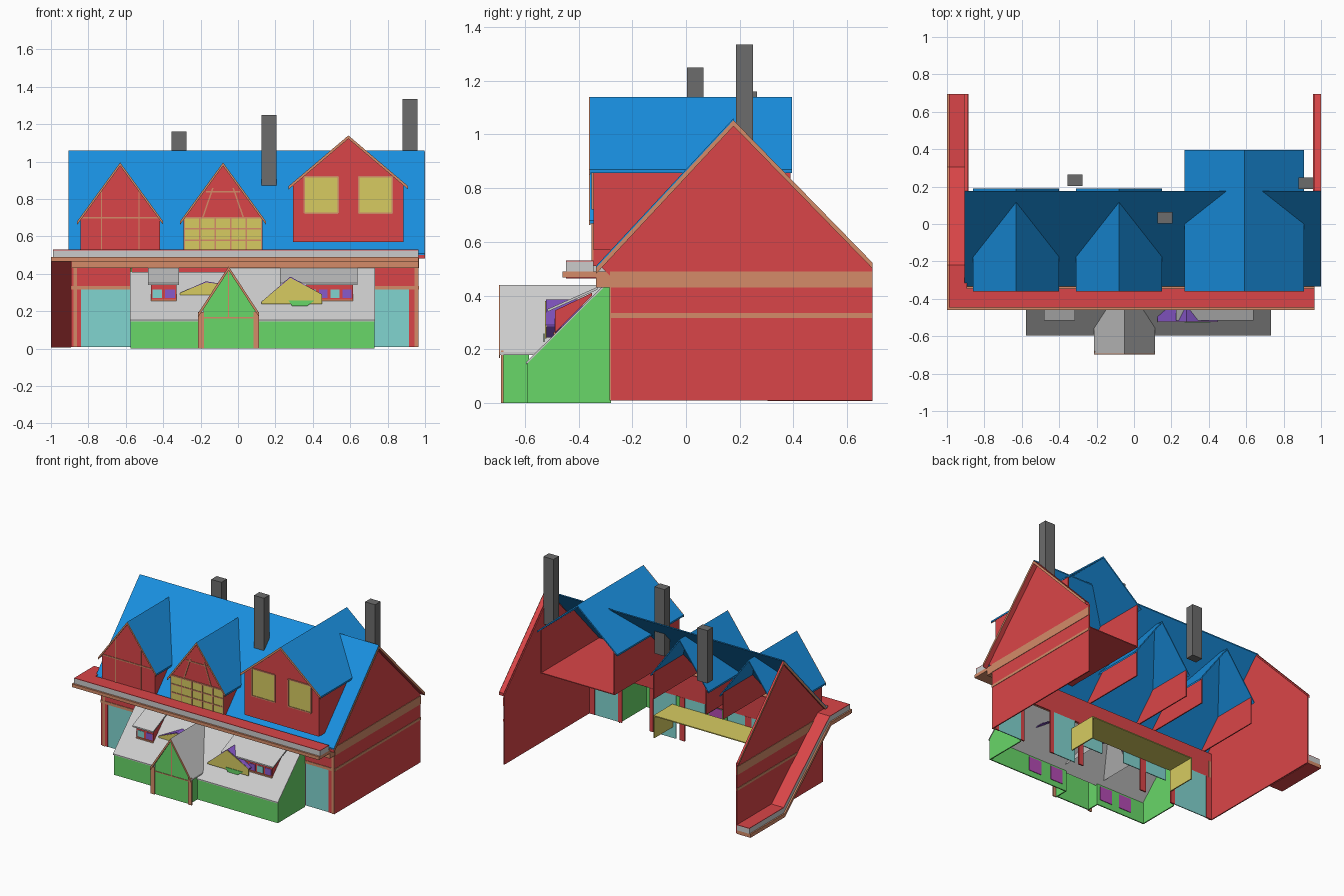
import bpy, bmesh

if "Cube" in bpy.data.objects:
    bpy.data.objects.remove(bpy.data.objects["Cube"])

COL = dict(red=(.7, .06, .065), blue=(.01, .28, .75), trim=(.66, .26, .14), green=(.14, .68, .14),
           yellow=(.68, .6, .12), teal=(.22, .66, .63), purple=(.25, .1, .6), magenta=(.45, .07, .45),
           grey=(.15, .15, .15), slate=(.58, .58, .58))
MAT = {}
for k, c in COL.items():
    MAT[k] = bpy.data.materials.new(k)
    MAT[k].diffuse_color = (*c, 1)


def prism(name, pts, axis, a, b, mat):
    """Extrude a 2D outline: axis x uses (y,z) points, axis y uses (x,z) points."""
    bm = bmesh.new()
    put = lambda p, t: (t, p[0], p[1]) if axis == 'x' else (p[0], t, p[1])
    f = bm.faces.new([bm.verts.new(put(p, a)) for p in pts])
    r = bmesh.ops.extrude_face_region(bm, geom=[f])
    d = (b - a, 0, 0) if axis == 'x' else (0, b - a, 0)
    bmesh.ops.translate(bm, verts=[v for v in r['geom'] if isinstance(v, bmesh.types.BMVert)], vec=d)
    bmesh.ops.recalc_face_normals(bm, faces=bm.faces)
    me = bpy.data.meshes.new(name)
    bm.to_mesh(me)
    bm.free()
    me.materials.append(MAT[mat])
    ob = bpy.data.objects.new(name, me)
    bpy.context.collection.objects.link(ob)
    return ob


def box(name, x0, x1, y0, y1, z0, z1, mat):
    return prism(name, [(x0, z0), (x1, z0), (x1, z1), (x0, z1)], 'y', y0, y1, mat)


def strip(name, path, t, axis, a, b, mat):
    """Band of vertical thickness t hanging below a path."""
    return prism(name, path + [(u, z - t) for u, z in reversed(path)], axis, a, b, mat)


T = .008

# main roof: front slope only
strip('main_roof', [(-.335, .51), (.177, 1.06)], .008, 'x', -.905, .997, 'blue')

# gable end walls with bands and rake boards
gable = [(-.28, .01), (.695, .01), (.695, .51), (.177, 1.04), (-.32, .51), (-.28, .47)]
rake = [(-.335, .501), (.177, 1.051), (.695, .52)]
for side, xw, s, over in (('right', .965, 1, .033), ('left', -.893, -1, .01)):
    prism(side + '_gable_wall', gable, 'x', xw - s * T, xw, 'red')
    strip(side + '_rake', rake, .02, 'x', xw - s * .002, xw + s * over, 'red')
    strip(side + '_rake_edge', [(y, z + .002) for y, z in rake], .022, 'x',
          xw + s * over, xw + s * (over + .002), 'trim')
    for z0, z1 in ((.43, .49), (.317, .335)):
        box(side + '_wall_band', *sorted((xw, xw + s * .003)), -.283, .695, z0, z1, 'trim')

# front wall: red upper part, partly glazed ground floor open into the extension
box('front_wall_upper', -.89, .96, -.28, -.272, .32, .5, 'red')
box('front_band_upper', -.89, .965, -.335, -.28, .43, .47, 'trim')
box('front_band_lower', -.89, .965, -.284, -.28, .315, .335, 'trim')
for x0, x1 in ((-.84, -.575), (-.5, -.33), (-.28, -.14), (.04, .2), (.27, .45), (.73, .915)):
    box('front_glazing', x0, x1, -.278, -.272, .16 if -.55 < x0 < .1 else .01, .32, 'teal')
for x0, x1 in ((-.89, -.84), (-.575, -.54), (-.33, -.28), (.2, .24), (.45, .48), (.7, .73), (.915, .96)):
    box('front_post', x0, x1, -.28, -.27, .01, .32, 'red')
for x in (-.88, .945):
    box('corner_post', x, x + .02, -.285, -.27, .01, .44, 'trim')

# eave gutter along the front
box('front_eave_board', -1, .965, -.46, -.28, .467, .49, 'trim')
box('front_gutter', -.99, .965, -.447, -.345, .49, .526, 'slate')
box('front_gutter_cap', -.99, .965, -.447, -.345, .526, .53, 'red')
# its return along the left side, sloping down to the ground
path = [(-.447, .49), (-.22, .49), (.305, .033), (.695, .033)]
up = lambda h: [(y, z + h) for y, z in path]
strip('side_eave_board', path, .023, 'x', -1, -.893, 'trim')
strip('side_eave_soffit', up(-.023), .003, 'x', -1, -.893, 'red')
strip('side_gutter', up(.036), .036, 'x', -.99, -.893, 'slate')
strip('side_gutter_cap', up(.04), .004, 'x', -.99, -.893, 'red')


def gable_dormer(name, xc, hw, hr, y0, y1, zb, ze, zp):
    """Front gable, two cheeks and a two-sided roof, open at the back."""
    front = [(xc - hw, zb), (xc + hw, zb), (xc + hw, ze), (xc, zp - .012), (xc - hw, ze)]
    prism(name + '_front', front, 'y', y0, y0 + T, 'red')
    for s in (-1, 1):
        box(name + '_cheek', *sorted((xc + s * hw, xc + s * (hw - T))), y0, y1, zb, ze, 'red')
    zr = zp - (zp - ze) * hr / hw
    line = [(xc - hr, zr), (xc, zp), (xc + hr, zr)]
    strip(name + '_roof', line, .012, 'y', y0 - .012, y1 + .005, 'blue')
    strip(name + '_rake', line, .018, 'y', y0 - .016, y0 - .011, 'trim')


def window(name, x0, x1, y, z0, z1, cols=1, rows=1):
    w = .008
    box(name + '_pane', x0, x1, y - .003, y, z0, z1, 'yellow')
    for i in range(cols + 1):
        x = x0 + (x1 - x0) * i / cols
        box(name + '_mullion', x - w / 2, x + w / 2, y - .007, y, z0, z1, 'trim')
    for i in range(rows + 1):
        z = z0 + (z1 - z0) * i / rows
        box(name + '_rail', x0, x1, y - .007, y, z - w / 2, z + w / 2, 'trim')


# large right dormer with floor and two windows
gable_dormer('large_dormer', .59, .295, .32, -.345, .39, .57, .89, 1.14)
box('large_dormer_floor', .295, .885, -.345, .39, .57, .576, 'red')
for x in (.355, .645):
    window('large_dormer_window', x, x + .18, -.345, .725, .92)

# two small dormers with timber strips
for xc, n in ((-.63, 'left'), (-.08, 'middle')):
    gable_dormer(n + '_dormer', xc, .212, .23, -.345, .185, .51, .705, .995)
    box(n + '_dormer_tie', xc - .21, xc + .21, -.349, -.345, .697, .705, 'trim')
for x in (-.73, -.53):
    box('left_dormer_timber', x - .003, x + .003, -.349, -.345, .51, .85, 'trim')
window('middle_dormer_window', -.288, .128, -.345, .52, .7, 5, 3)
box('middle_dormer_collar', -.17, .01, -.349, -.345, .835, .842, 'trim')
for s in (-1, 1):
    prism('middle_dormer_brace', [(-.08 + s * .105, .7), (-.08 + s * .113, .7), (-.08 + s * .058, .86),
                                  (-.08 + s * .05, .86)], 'y', -.349, -.345, 'trim')

# chimneys
for x, y, z0, z1 in ((-.355, .203, .78, 1.16), (.125, .003, .77, 1.25), (.88, .187, .85, 1.335)):
    box('chimney', x, x + .08, y, y + .062, z0, z1, 'grey')

# front extension: green walls and lean-to roof
side = [(-.59, 0), (-.28, 0), (-.28, .43), (-.31, .43), (-.59, .15)]
for x in (-.575, .73 - T):
    prism('extension_side', side, 'x', x, x + T, 'green')
for x0, x1 in ((-.575, -.185), (.09, .73)):
    box('extension_front', x0, x1, -.59, -.582, 0, .152, 'green')
strip('extension_roof_left', [(-.595, .152), (-.335, .41)], .008, 'x', -.578, -.05, 'slate')
strip('extension_roof_right', [(-.595, .152), (-.305, .44)], .008, 'x', -.05, .733, 'slate')

# entrance porch
prism('porch_front', [(-.185, 0), (.09, 0), (.09, .215), (-.05, .425), (-.185, .215)], 'y', -.68, -.672, 'green')
for x in (-.185, .09 - T):
    box('porch_side', x, x + T, -.68, -.585, 0, .195, 'green')
porch = [(-.213, .19), (-.05, .44), (.113, .19)]
strip('porch_roof', porch, .012, 'y', -.693, -.31, 'slate')
strip('porch_rake', porch, .022, 'y', -.697, -.692, 'trim')
for x in (-.213, .083):
    box('porch_post', x, x + .03, -.688, -.68, 0, .195, 'trim')
box('porch_rail', -.185, .09, -.684, -.68, .162, .168, 'trim')
box('porch_centre_timber', -.053, -.047, -.684, -.68, .165, .42, 'trim')

# shed dormers on the lean-to roof
for n, r0, r1, w0, w1, k in (('left', -.48, -.315, -.465, -.33, 2), ('right', .225, .64, .36, .615, 4)):
    strip(n + '_shed_roof', [(-.515, .35), (-.33, .432)], .01, 'x', r0, r1, 'slate')
    prism(n + '_shed_body', [(-.487, .262), (-.487, .345), (-.35, .41), (-.35, .40)], 'x', w0, w1, 'red')
    step = (w1 - w0) / k
    for i in range(k):
        x = w0 + i * step + .008
        box(n + '_shed_window', x, x + step - .016, -.49, -.486, .27, .315, ('teal', 'purple')[i % 2])
    box(n + '_shed_sill', w0, w1, -.493, -.486, .255, .264, 'trim')

# gabled dormers with yellow fronts and purple roofs
for xc, xl, xr, zp, y, zl in ((-.17, -.31, -.04, .36, -.46, .288), (.28, .125, .45, .385, -.525, .24)):
    prism('gablet_front', [(xl, zl), (xr, zl), (xr, zl + .05), (xc, zp - .006), (xl, zl + .01)], 'y',
          y, y + .006, 'yellow')
    strip('gablet_roof', [(xl, zl + .01), (xc, zp), (xr, zl + .05)], .007, 'y', y + .004, -.385, 'purple')
prism('gablet_bracket', [(.29, .228), (.37, .228), (.41, .258), (.27, .258)], 'y', -.53, -.526, 'green')

# interior canopy with end panels and low panels
box('canopy', -.54, .3, -.272, -.06, .245, .252, 'yellow')
for x in (-.54, .292):
    box('canopy_end', x, x + T, -.272, -.06, .09, .25, 'yellow')
for x in (-.46, -.3, .12, .3):
    box('low_panel', x, x + .1, -.582, -.578, .04, .14, 'magenta')

for m in bpy.data.materials:
    if m.users and not m.is_grease_pencil:
        m.use_nodes = True
        m.node_tree.nodes["Principled BSDF"].inputs["Base Color"].default_value = m.diffuse_color
